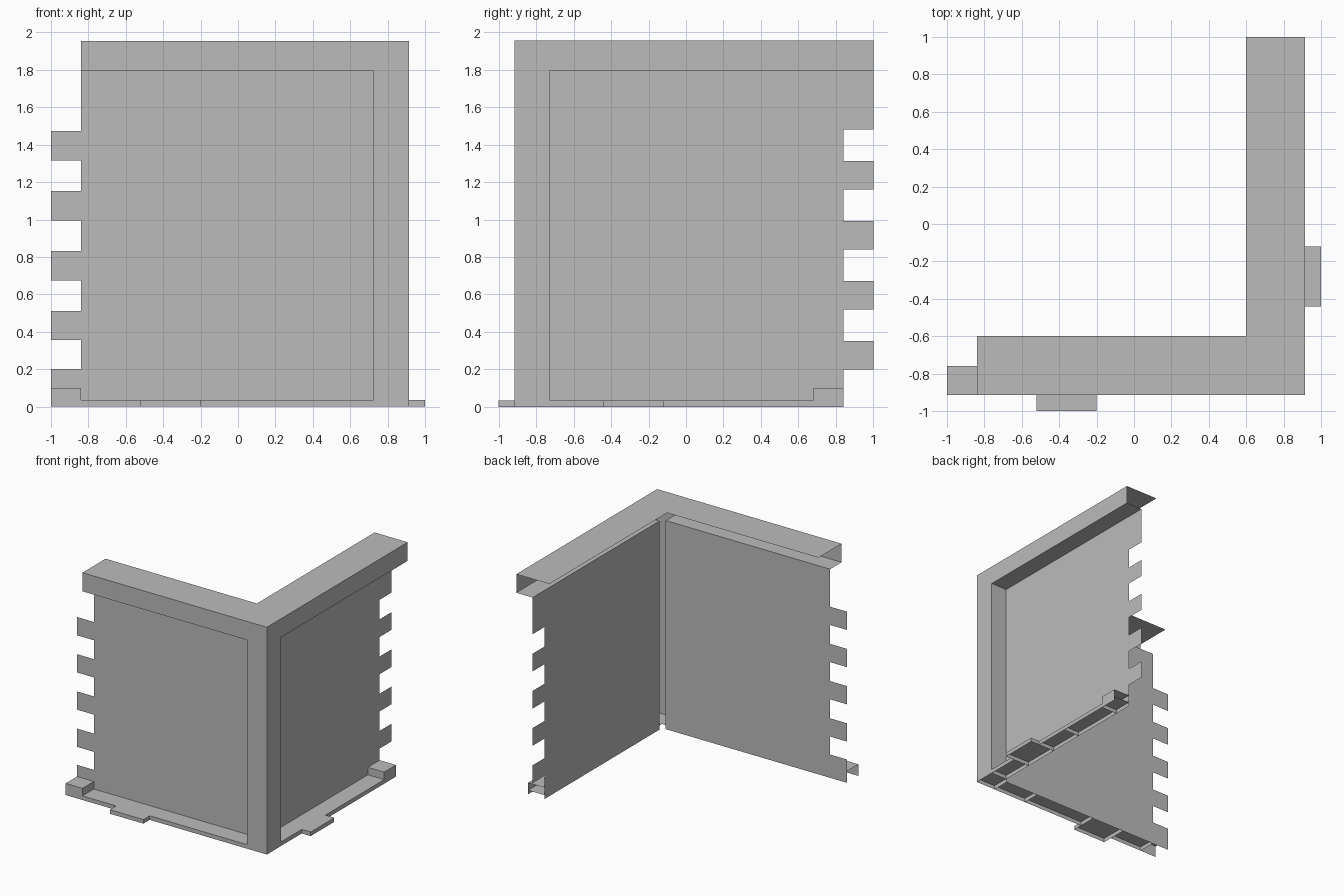
import bpy, bmesh
from mathutils import Vector

cube = bpy.data.objects.get("Cube")
if cube:
    bpy.data.objects.remove(cube)

grey = bpy.data.materials.new("plain_grey")
grey.use_nodes = True
grey.diffuse_color = (0.5, 0.5, 0.5, 1)
grey.node_tree.nodes["Principled BSDF"].inputs["Base Color"].default_value = (0.5, 0.5, 0.5, 1)

# Shared sizes: u runs along a wing, d is outward depth, z is up
INNER, PANEL, OUTER, TAB = 0.6, 0.76, 0.915, 1.0
POST, EDGE, TIP = 0.725, -0.84, -1.0
LEDGE, SOFFIT, TOP, BOX = 0.035, 1.795, 1.955, 0.1


def front(p):
    return Vector((p[0], -p[1], p[2]))


def side(p):
    return Vector((p[1], -p[0], p[2]))


class Sheet:
    """Thin folded sheet part made of flat faces in wing coordinates."""

    def __init__(self, name, place):
        self.name, self.place, self.bm = name, place, bmesh.new()

    def face(self, pts, facing):
        f = self.bm.faces.new([self.bm.verts.new(self.place(p)) for p in pts])
        f.normal_update()
        if f.normal.dot(self.place(facing)) < 0:
            f.normal_flip()

    def across(self, u, d, z, sign):
        self.face([(u, d[0], z[0]), (u, d[1], z[0]), (u, d[1], z[1]), (u, d[0], z[1])], (sign, 0, 0))

    def upright(self, d, u, z):
        self.face([(u[0], d, z[0]), (u[1], d, z[0]), (u[1], d, z[1]), (u[0], d, z[1])], (0, 1, 0))

    def level(self, z, u, d, sign=1):
        self.face([(u[0], d[0], z), (u[1], d[0], z), (u[1], d[1], z), (u[0], d[1], z)], (0, 0, sign))

    def mitred(self, z, end, d):
        self.face([(end, d[0], z), (end, d[1], z), (d[1], d[1], z), (d[0], d[0], z)], (0, 0, 1))

    def finish(self):
        bmesh.ops.remove_doubles(self.bm, verts=self.bm.verts, dist=0.0001)
        mesh = bpy.data.meshes.new(self.name)
        self.bm.to_mesh(mesh)
        self.bm.free()
        mesh.materials.append(grey)
        bpy.context.collection.objects.link(bpy.data.objects.new(self.name, mesh))


def build_wing(label, place, cap_end, teeth, tab, box, floor, ribs):
    depth = (PANEL, OUTER)

    # Recessed panel with interlocking teeth on its free edge
    s = Sheet(label + "_panel", place)
    s.upright(PANEL, (EDGE, POST), (0, SOFFIT))
    for z in teeth:
        s.upright(PANEL, (TIP, EDGE), z)
    s.finish()

    # Overhanging cap, open at the back and end
    s = Sheet(label + "_cap", place)
    s.mitred(TOP, cap_end, (INNER, OUTER))
    s.upright(OUTER, (cap_end, POST), (SOFFIT, TOP))
    s.level(SOFFIT, (cap_end, POST), depth, -1)
    s.finish()

    # Half of the corner post
    s = Sheet(label + "_corner_post", place)
    s.upright(OUTER, (POST, OUTER), (0, TOP))
    s.across(POST, depth, (LEDGE, SOFFIT), -1)
    s.finish()

    # Bottom ledge with lip, locating tab and ribs underneath
    s = Sheet(label + "_ledge", place)
    low = (0, LEDGE)
    s.mitred(LEDGE, EDGE, depth)
    s.upright(OUTER, (EDGE, tab[0]), low)
    s.upright(OUTER, (tab[1], POST), low)
    s.level(LEDGE, tab, (OUTER, TAB))
    s.upright(TAB, tab, low)
    for u, sign in zip(tab, (-1, 1)):
        s.across(u, (OUTER, TAB), low, sign)
    for u in (*tab, *ribs):
        s.across(u, depth, low, -1)
    s.finish()

    # Small raised box at the end of the ledge
    s = Sheet(label + "_end_box", place)
    base = LEDGE if floor else 0
    s.level(BOX, box, depth)
    s.upright(OUTER, box, (base, BOX))
    s.across(box[1], depth, (base, BOX), 1)
    s.finish()


PITCH = 0.32
front_teeth = [(0, 0.2)] + [(0.355 + PITCH * i, 0.512 + PITCH * i) for i in range(4)]
side_teeth = [(0.2 + PITCH * i, 0.352 + PITCH * i) for i in range(4)] + [(1.48, SOFFIT)]

build_wing("front", front, EDGE, front_teeth, (-0.52, -0.2), (TIP, EDGE), False, (POST, 0.4, EDGE))
build_wing("side", side, TIP, side_teeth, (0.12, 0.44), (EDGE, -0.68), True, (POST, -0.2, -0.68))
